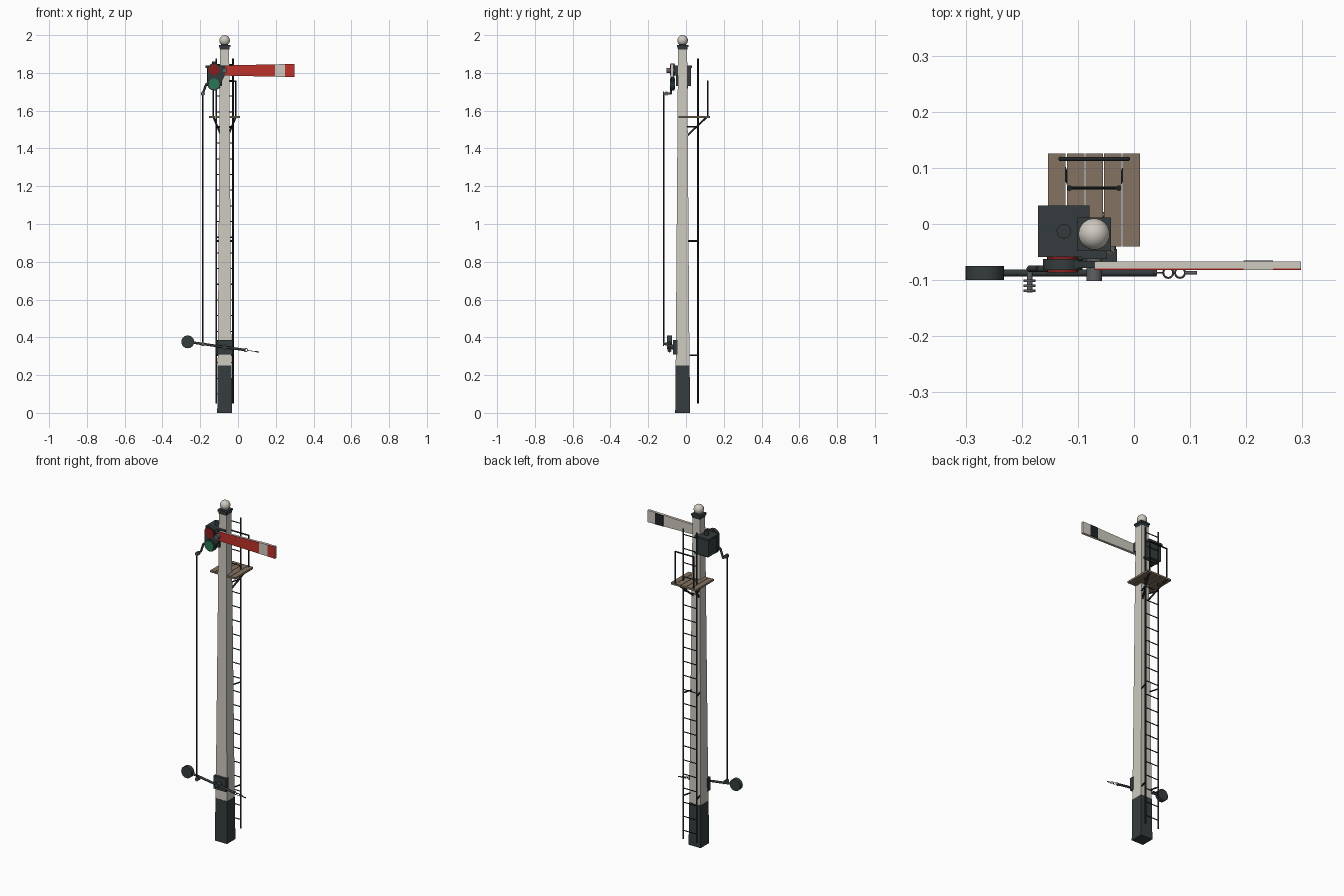
import bpy, bmesh, math
from mathutils import Vector, Matrix

if "Cube" in bpy.data.objects:
    bpy.data.objects.remove(bpy.data.objects["Cube"])


def mat(name, rgb):
    m = bpy.data.materials.new(name)
    m.diffuse_color = (*rgb, 1)
    m.use_nodes = True
    m.node_tree.nodes["Principled BSDF"].inputs["Base Color"].default_value = m.diffuse_color
    return m


WHITE = mat("white_paint", (0.62, 0.59, 0.53))
DARK = mat("dark_iron", (0.036, 0.046, 0.048))
BLACK = mat("black_rod", (0.015, 0.018, 0.02))
GREY = mat("grey_metal", (0.11, 0.12, 0.125))
RED = mat("red_paint", (0.52, 0.032, 0.024))
RED_GLASS = mat("red_glass", (0.25, 0.012, 0.012))
GREEN_GLASS = mat("green_glass", (0.02, 0.19, 0.085))
WOOD = mat("wood", (0.23, 0.17, 0.12))

PX, PY = -0.071, -0.018      # post axis


def finish(name, bm, m, smooth=False):
    bmesh.ops.recalc_face_normals(bm, faces=bm.faces)
    me = bpy.data.meshes.new(name)
    bm.to_mesh(me)
    bm.free()
    me.materials.append(m)
    ob = bpy.data.objects.new(name, me)
    bpy.context.collection.objects.link(ob)
    if smooth:
        bpy.context.view_layer.objects.active = ob
        ob.select_set(True)
        bpy.ops.object.shade_smooth_by_angle(angle=math.radians(40))
        ob.select_set(False)
    return ob


def box(name, lo, hi, m):
    lo, hi = Vector(lo), Vector(hi)
    bm = bmesh.new()
    bmesh.ops.create_cube(bm, size=1, matrix=Matrix.Translation((lo + hi) / 2)
                          @ Matrix.Diagonal((*(hi - lo), 1)))
    return finish(name, bm, m)


def taper(name, z0, w0, z1, w1, m):
    """Square tapered block on the post axis."""
    bm = bmesh.new()
    bmesh.ops.create_cone(bm, cap_ends=True, segments=4, radius1=w0 / math.sqrt(2),
                          radius2=w1 / math.sqrt(2), depth=z1 - z0,
                          matrix=Matrix.Translation((PX, PY, (z0 + z1) / 2))
                          @ Matrix.Rotation(math.pi / 4, 4, 'Z'))
    return finish(name, bm, m)


def rod(name, a, b, r, m, seg=10, r2=None):
    a, b = Vector(a), Vector(b)
    d = b - a
    bm = bmesh.new()
    bmesh.ops.create_cone(bm, cap_ends=True, segments=seg, radius1=r,
                          radius2=r if r2 is None else r2, depth=d.length,
                          matrix=Matrix.Translation((a + b) / 2)
                          @ d.to_track_quat('Z', 'Y').to_matrix().to_4x4())
    return finish(name, bm, m, True)


def disc(name, x, z, y0, y1, r, m, seg=24):
    return rod(name, (x, y0, z), (x, y1, z), r, m, seg)


def ball(name, loc, r, m, seg=24):
    bm = bmesh.new()
    bmesh.ops.create_uvsphere(bm, u_segments=seg, v_segments=seg // 2, radius=r,
                              matrix=Matrix.Translation(loc))
    return finish(name, bm, m, True)


def plate(name, pts, y0, y1, m):
    """Outline in x, z extruded along y."""
    bm = bmesh.new()
    f = bm.faces.new([bm.verts.new((x, y0, z)) for x, z in pts])
    g = bmesh.ops.extrude_face_region(bm, geom=[f])["geom"]
    bmesh.ops.translate(bm, vec=(0, y1 - y0, 0),
                        verts=[v for v in g if isinstance(v, bmesh.types.BMVert)])
    return finish(name, bm, m)


# Post with iron foot, cap and ball
taper("post_foot", 0, 0.078, 0.25, 0.075, DARK)
taper("post_shaft", 0.25, 0.073, 1.94, 0.048, WHITE)
taper("cap_skirt", 1.924, 0.05, 1.938, 0.054, DARK)
taper("cap_plate", 1.938, 0.06, 1.948, 0.06, DARK)
rod("finial_neck", (PX, PY, 1.946), (PX, PY, 1.957), 0.02, DARK, 16, 0.012)
ball("finial_ball", (PX, PY, 1.972), 0.028, WHITE, 32)


# Signal arm: white board, red front, stripe on both faces
def arm_half(x):
    return 0.027 + 0.008 * (x + 0.07) / 0.368


def arm_piece(name, x0, x1, y0, y1, m):
    c = 1.8125
    a, b = arm_half(x0), arm_half(x1)
    plate(name, [(x0, c - a), (x1, c - b), (x1, c + b), (x0, c + a)], y0, y1, m)


arm_piece("arm_board", -0.07, 0.298, -0.079, -0.067, WHITE)
arm_piece("arm_front_inner", -0.07, 0.195, -0.082, -0.079, RED)
arm_piece("arm_front_stripe", 0.195, 0.248, -0.082, -0.079, WHITE)
arm_piece("arm_front_tip", 0.248, 0.298, -0.082, -0.079, RED)
arm_piece("arm_back_stripe", 0.195, 0.248, -0.067, -0.065, BLACK)

# Arm pivot and its bearing
disc("arm_pivot", PX, 1.8125, -0.102, -0.04, 0.014, GREY)
box("arm_bearing", (PX - 0.022, -0.062, 1.785), (PX + 0.022, -0.04, 1.84), DARK)

# Spectacle casting with two lenses
for label, z, m in (("red", 1.816, RED_GLASS), ("green", 1.742, GREEN_GLASS)):
    disc(label + "_lens_rim", -0.127, z, -0.082, -0.062, 0.035, DARK)
    disc(label + "_lens", -0.127, z, -0.086, -0.058, 0.028, m)
plate("spectacle_web", [(-0.162, 1.742), (-0.127, 1.708), (-0.092, 1.742), (-0.065, 1.795),
                        (-0.065, 1.83), (-0.127, 1.85), (-0.162, 1.816)],
      -0.078, -0.066, DARK)
rod("spectacle_crank_upper", (-0.15, -0.08, 1.755), (-0.172, -0.08, 1.735), 0.006, DARK)
rod("spectacle_crank_lower", (-0.168, -0.08, 1.742), (-0.186, -0.08, 1.69), 0.006, DARK)

# Signal lamp
box("lamp_body", (-0.165, -0.053, 1.73), (-0.085, 0.027, 1.826), DARK)
box("lamp_lid", (-0.171, -0.059, 1.826), (-0.079, 0.033, 1.838), DARK)
rod("lamp_chimney", (-0.125, -0.013, 1.836), (-0.125, -0.013, 1.86), 0.013, DARK, 16)
box("lamp_bracket", (-0.15, -0.035, 1.718), (-0.06, 0.01, 1.73), DARK)

# Down rod with pinned joints at both ends
rod("down_rod", (-0.186, -0.117, 0.363), (-0.186, -0.117, 1.69), 0.004, BLACK)
for label, z in (("lower", 0.364), ("upper", 1.69)):
    disc(label + "_pin", -0.186, z, -0.122, -0.078, 0.005, GREY, 12)
    for i, y in enumerate((-0.121, -0.112, -0.103)):
        disc(f"{label}_washer_{i}", -0.186, z, y, y + 0.004, 0.011, GREY, 14)


# Balance lever, weight and chain
def lever_point(x, y=-0.087):
    return (x, y, 0.376 - 0.143 * (x + 0.265))


box("lever_backplate", (-0.112, -0.068, 0.31), (-0.03, -0.045, 0.387), DARK)
rod("balance_lever", lever_point(-0.25), lever_point(0.04), 0.0065, DARK)
disc("balance_weight", -0.266, 0.376, -0.1, -0.075, 0.034, DARK, 28)
disc("lever_pivot", PX, lever_point(PX)[2], -0.1, -0.06, 0.013, DARK)
for i, x in enumerate((0.042, 0.061, 0.082)):
    bpy.ops.mesh.primitive_torus_add(major_radius=0.009, minor_radius=0.0018,
                                     major_segments=16, minor_segments=6,
                                     location=lever_point(x),
                                     rotation=(math.pi / 2 if i == 0 else 0, 0.143, 0))
    link = bpy.context.object
    link.name = f"chain_link_{i}"
    link.data.materials.append(GREY)
    bpy.ops.object.shade_smooth_by_angle()
    link.select_set(False)
rod("chain_end", lever_point(0.09), lever_point(0.112), 0.003, GREY)

# Ladder: stiles, rungs and stays to the post
LY = 0.064
for side, label in ((-1, "left"), (1, "right")):
    x = PX + side * 0.044
    rod(label + "_stile", (x, LY, 0.05), (x, LY, 1.875), 0.005, BLACK)
    for i, z in enumerate((0.305, 0.91, 1.515)):
        half = 0.037 - 0.0075 * z
        rod(f"{label}_stay_{i}", (PX + side * half * 0.85, PY + half - 0.008, z),
            (x, LY, z), 0.004, BLACK, 8)
for i in range(22):
    z = 0.1 + i * 0.083
    rod(f"rung_{i}", (PX - 0.044, LY, z), (PX + 0.044, LY, z), 0.0028, BLACK, 8)

# Platform planks
for i in range(5):
    x = -0.153 + i * 0.0332
    box(f"plank_{i}", (x, -0.04, 1.562), (x + 0.0312, 0.126, 1.573), WOOD)

# Platform struts and guard rail
for side, label in ((-1, "left"), (1, "right")):
    rod(label + "_strut", (PX + side * 0.018, 0.005, 1.467),
        (PX + side * 0.058, 0.107, 1.563), 0.005, BLACK)
    x = PX + side * 0.06
    rod(label + "_rail_post", (x, 0.116, 1.56), (x, 0.116, 1.757), 0.004, BLACK)
    ball(label + "_rail_corner", (x, 0.116, 1.757), 0.0042, BLACK, 10)
rod("guard_rail", (PX - 0.06, 0.116, 1.757), (PX + 0.06, 0.116, 1.757), 0.004, BLACK)
